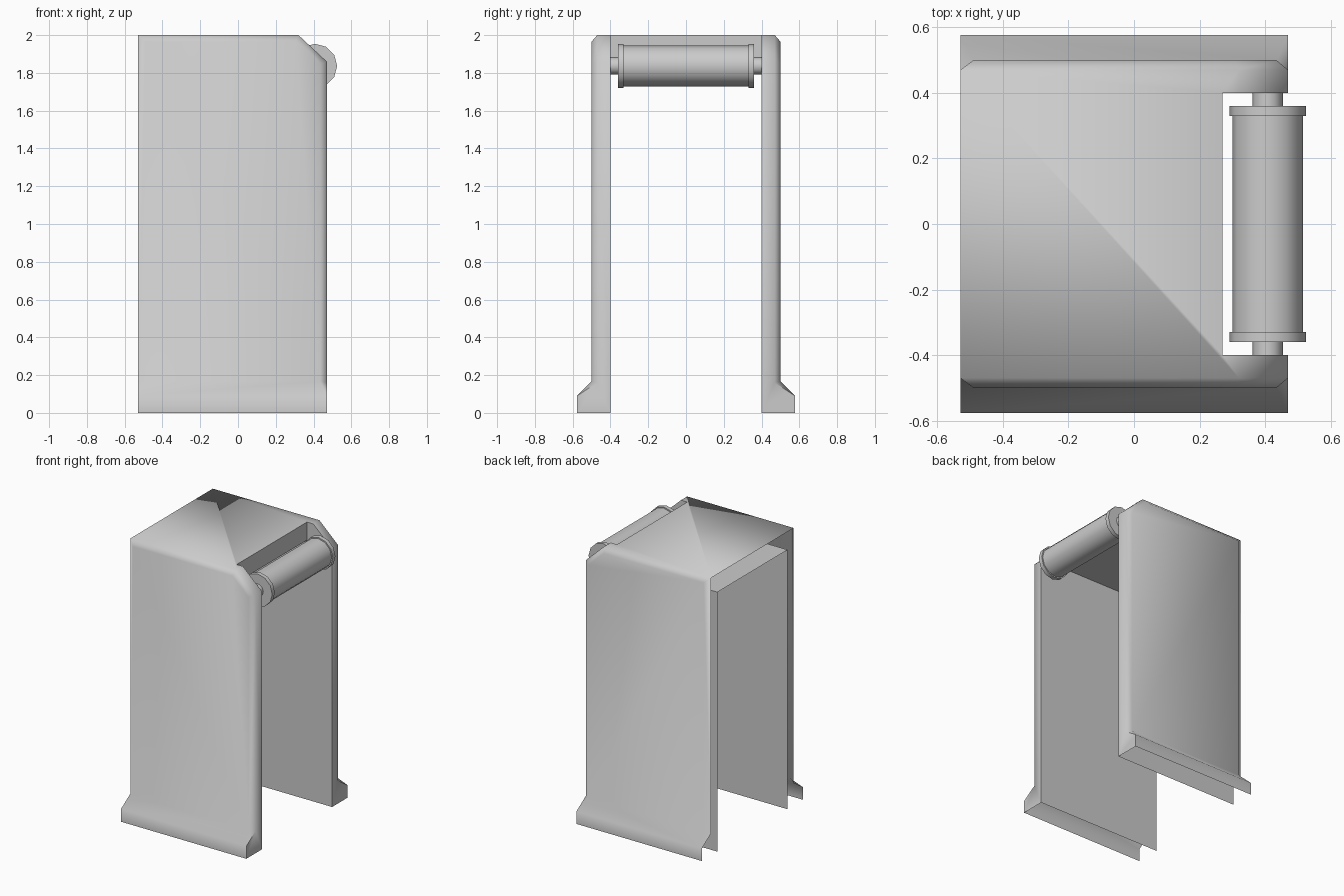
import bpy, bmesh
from math import radians, pi
from mathutils import Matrix

if "Cube" in bpy.data.objects:
    bpy.data.objects.remove(bpy.data.objects["Cube"])


def finish(bm, name, angle):
    mesh = bpy.data.meshes.new(name)
    bm.to_mesh(mesh)
    bm.free()
    ob = bpy.data.objects.new(name, mesh)
    bpy.context.collection.objects.link(ob)
    bpy.ops.object.select_all(action='DESELECT')
    bpy.context.view_layer.objects.active = ob
    ob.select_set(True)
    bpy.ops.object.shade_smooth_by_angle(angle=radians(angle))
    return ob


# Hollow gate-shaped housing, open at its bottom and at the -x end
XB, XN, XS, XF = -0.53, 0.27, 0.32, 0.47     # open end, notch, slope start, face
ZT, ZS, ZC = 2.0, 1.86, 1.87                 # top, slope end, inner ceiling
YI, YE, YO, YF = 0.40, 0.47, 0.50, 0.577     # inner, bevel edge, outer, foot
bm = bmesh.new()


def face(*pts):
    return bm.faces.new([bm.verts.new(p) for p in pts])


rim = [(XB, 0.16), (XB, ZT), (XS, ZT), (XF, ZS), (XF, 0.16)]
panel = [(-0.49, 0.168), (-0.49, 1.965), (0.305, 1.965), (0.435, 1.845), (0.435, 0.168)]

for s in (-1, 1):
    o = [(x, s * YE, z) for x, z in rim]
    i = [(x, s * YO, z) for x, z in panel]
    # outer panel with bevelled border
    face(*i)
    for k in range(4):
        face(o[k], o[k + 1], i[k + 1], i[k])
    # flared foot
    face(o[0], i[0], i[4], o[4], (XF, s * YF, 0.09), (XB, s * YF, 0.09))
    face((XB, s * YF, 0.09), (XF, s * YF, 0.09), (XF, s * YF, 0), (XB, s * YF, 0))
    # end face of the leg and the slope above it
    face((XF, s * YI, 0), (XF, s * YF, 0), (XF, s * YF, 0.09), o[4], o[3], (XF, s * YI, ZS))
    face((XF, s * YI, ZS), o[3], o[2], (XS, s * YI, ZT))
    # inner wall
    face(*[(x, s * YI, z) for x, z in [(XB, 0), (XB, ZC), (XN, ZC), (XN, ZT),
                                       (XS, ZT), (XF, ZS), (XF, 0)]])
# inner ceiling, notch wall and top sheet
face((XB, -YI, ZC), (XB, YI, ZC), (XN, YI, ZC), (XN, -YI, ZC))
face((XN, -YI, ZC), (XN, YI, ZC), (XN, YI, ZT), (XN, -YI, ZT))
top = face((XB, -YE, ZT), (XS, -YE, ZT), (XS, -YI, ZT), (XN, -YI, ZT),
           (XN, YI, ZT), (XS, YI, ZT), (XS, YE, ZT), (XB, YE, ZT))
bmesh.ops.remove_doubles(bm, verts=bm.verts[:], dist=0.0005)
bmesh.ops.recalc_face_normals(bm, faces=bm.faces[:])
top.normal_update()
if top.normal.z < 0:
    bmesh.ops.reverse_faces(bm, faces=bm.faces[:])
finish(bm, "housing", 60)


# Roller: stepped twelve-sided profile (y, radius) turned about the y axis
bm = bmesh.new()
half = [(0.40, 0.046), (0.36, 0.046), (0.36, 0.117), (0.33, 0.117), (0.33, 0.108)]
profile = [(-y, r) for y, r in half] + [(y, r) for y, r in reversed(half)]
vs = [bm.verts.new((0.408 + r, y, 1.837)) for y, r in profile]
es = [bm.edges.new(p) for p in zip(vs, vs[1:])]
bmesh.ops.spin(bm, geom=vs + es, cent=(0.408, 0, 1.837), axis=(0, 1, 0),
               angle=2 * pi, steps=12, use_merge=True)
bmesh.ops.remove_doubles(bm, verts=bm.verts[:], dist=0.0005)
bmesh.ops.holes_fill(bm, edges=[e for e in bm.edges if e.is_boundary], sides=0)
bmesh.ops.recalc_face_normals(bm, faces=bm.faces[:])
finish(bm, "roller", 50)
